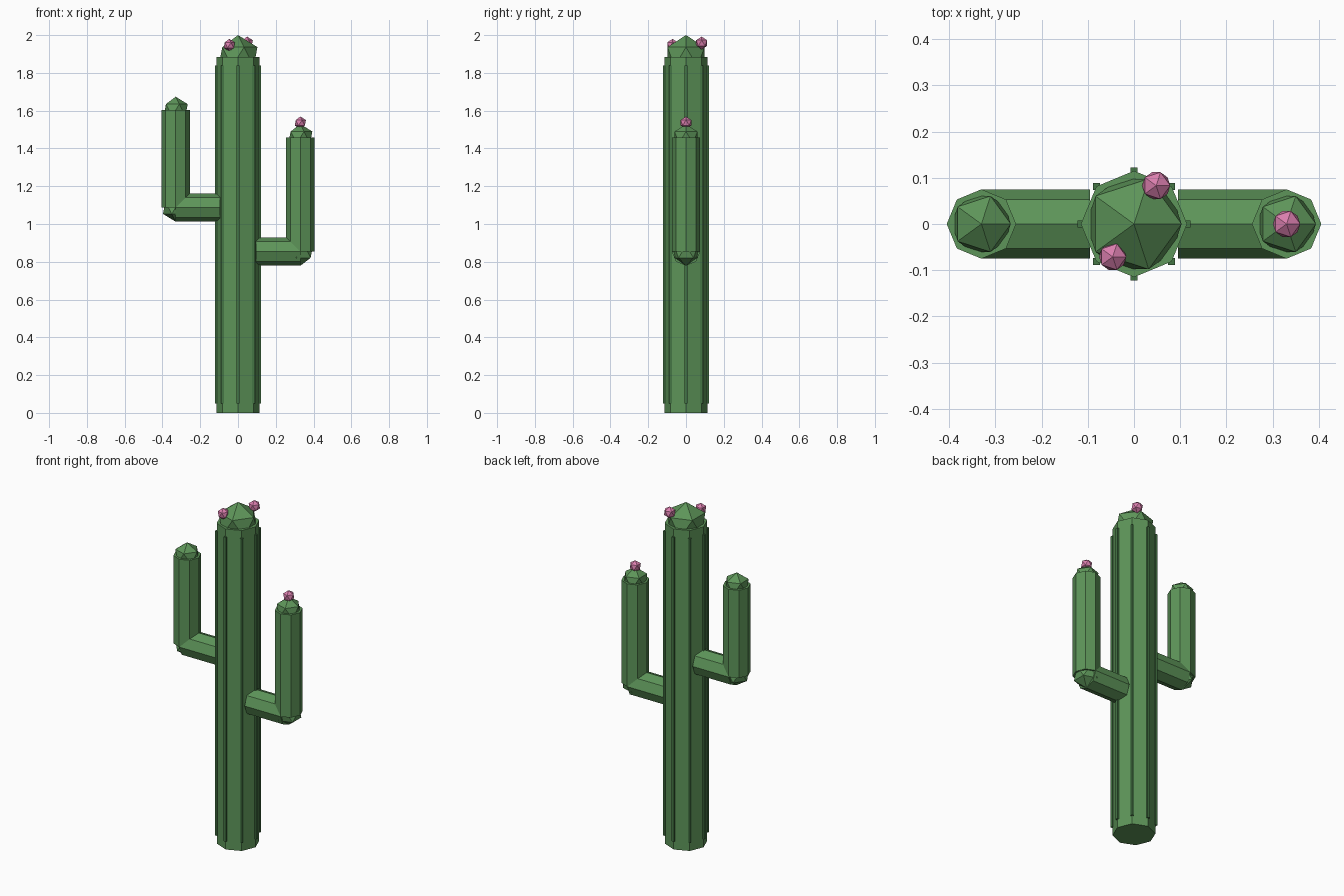
import bpy
import math
from mathutils import Matrix, Vector

cube = bpy.data.objects.get("Cube")
if cube:
    bpy.data.objects.remove(cube, do_unlink=True)


def make_material(name, rgb):
    mat = bpy.data.materials.new(name)
    mat.use_nodes = True
    color = (*rgb, 1.0)
    mat.diffuse_color = color
    bsdf = next(n for n in mat.node_tree.nodes if n.type == "BSDF_PRINCIPLED")
    bsdf.inputs["Base Color"].default_value = color
    bsdf.inputs["Roughness"].default_value = 0.9
    return mat


GREEN = make_material("cactus green", (0.11, 0.30, 0.10))
DARK = make_material("rib dark green", (0.06, 0.18, 0.06))
PINK = make_material("flower pink", (0.70, 0.21, 0.42))


def finish(name, mat):
    obj = bpy.context.object
    obj.name = name
    obj.data.materials.append(mat)
    return obj


def ball(name, center, radius, mat):
    bpy.ops.mesh.primitive_ico_sphere_add(subdivisions=1, radius=radius, location=center)
    return finish(name, mat)


def column(name, start, end, radius):
    """Eight-sided cylinder between two points, along z or x."""
    a, b = Vector(start), Vector(end)
    tilt = math.pi / 2 if abs(b.x - a.x) > abs(b.z - a.z) else 0
    bpy.ops.mesh.primitive_cylinder_add(vertices=8, radius=radius, depth=(b - a).length,
                                        location=(a + b) / 2, rotation=(0, tilt, 0))
    return finish(name, GREEN)


# Trunk with its domed top
TRUNK_R, TRUNK_TOP = 0.115, 1.885
column("trunk", (0, 0, 0), (0, 0, TRUNK_TOP), TRUNK_R)
ball("trunk_cap", (0, 0, TRUNK_TOP), TRUNK_R, GREEN)

# Thin upright ribs along the trunk corners
RIB_LOW, RIB_HIGH, RIB_W = 0.05, 1.84, 0.015
for i in range(8):
    spot = Matrix.Rotation(i * math.pi / 4, 3, "Z") @ Vector((TRUNK_R, 0, 0))
    spot.z = (RIB_LOW + RIB_HIGH) / 2
    bpy.ops.mesh.primitive_cube_add(size=1, location=spot)
    rib = finish(f"rib_{i + 1}", DARK)
    rib.scale = (RIB_W, RIB_W, RIB_HIGH - RIB_LOW)

# Bent arms: branch, elbow, upright and cap
ARM_R, REACH = 0.075, 0.33
for side, sign, low, high in (("left", 1, 0.854, 1.458), ("right", -1, 1.087, 1.603)):
    elbow = (sign * REACH, 0, low)
    tip = (sign * REACH, 0, high)
    column(f"{side}_arm_branch", (sign * 0.095, 0, low), elbow, ARM_R)
    ball(f"{side}_arm_elbow", elbow, ARM_R, GREEN)
    column(f"{side}_arm_upright", elbow, tip, ARM_R)
    ball(f"{side}_arm_cap", tip, 0.071, GREEN)

# Flower buds
ball("front_flower", (-0.046, -0.071, 1.947), 0.033, PINK)
ball("back_flower", (0.048, 0.083, 1.958), 0.034, PINK)
ball("left_arm_flower", (REACH, 0, 1.536), 0.033, PINK)
